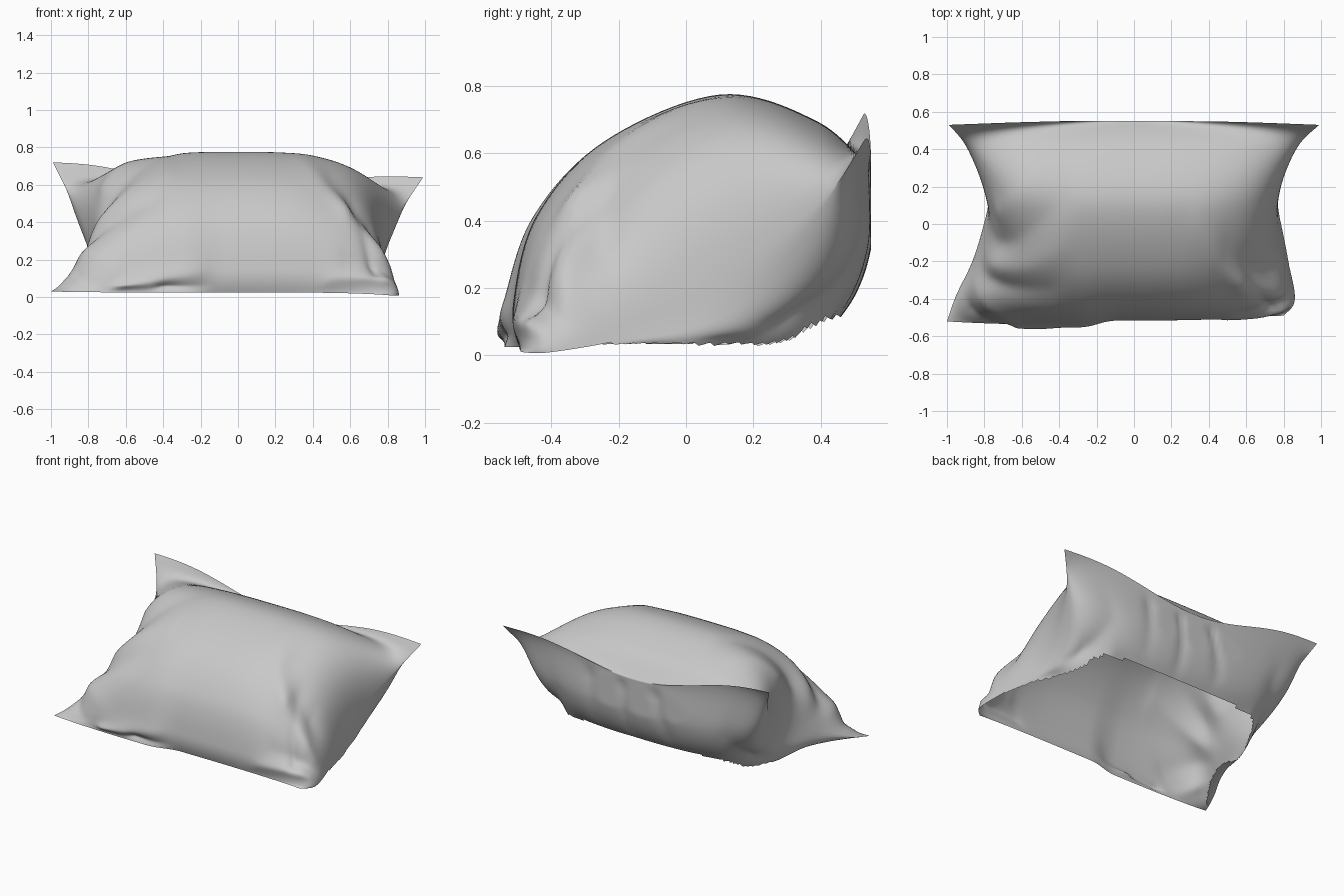
import bpy, bmesh, math
from mathutils import Vector

cube = bpy.data.objects.get("Cube")
if cube:
    bpy.data.objects.remove(cube)

NU, NV = 96, 76
WALL = 0.55

# Rails running from the bottom hem to the top hem
left_seam = [(-1, -.52, .03), (-.95, -.38, .06), (-.85, -.17, .13), (-.78, .06, .21),
             (-.81, .22, .33), (-.9, .42, .54), (-.99, .53, .72)]
right_seam = [(.8, -.49, .01), (.86, -.4, .01), (.82, -.18, .05), (.77, .06, .13),
              (.79, .23, .27), (.88, .42, .47), (.99, .53, .64)]
front_rail = [(0, -.54, .025), (0, -.54, .15), (0, -.46, .41), (0, -.25, .635),
              (0, .1, .775), (0, .39, .695), (0, .55, .55)]
back_rail = [(0, -.54, .025), (0, -.45, 0), (0, -.1, 0), (0, .3, 0),
             (0, .47, .13), (0, .55, .32), (0, .55, .55)]

# Folds on each panel: start (u, v), end (u, v), height, width
front_folds = [
    (-.97, .42, -.5, .55, .025, .045), (-.97, .36, -.55, .42, -.025, .035),
    (-.95, .5, -.45, .68, -.025, .04), (-.98, .3, -.7, .2, .025, .04),
    (-.9, .62, -.6, .75, .015, .04), (-.98, .22, -.8, .1, -.02, .03),
    (.97, .28, .72, .42, .03, .04), (.72, .42, .45, .6, .02, .045),
    (.95, .4, .66, .52, -.03, .05), (.97, .18, .62, .13, .025, .03),
    (.98, .24, .7, .22, -.025, .03), (.86, .2, .8, .45, -.02, .03),
    (-.6, .07, -.2, .14, .025, .04), (-.35, .06, -.16, .05, -.03, .04),
]
back_folds = [
    (-.97, .4, -.7, .6, .03, .04), (-.97, .55, -.75, .8, -.03, .05),
    (.97, .4, .7, .62, .03, .04), (.97, .55, .7, .8, -.03, .05),
    (-.15, .95, -.25, .75, -.02, .03), (.1, .95, .1, .72, -.02, .03),
    (.35, .95, .4, .75, -.015, .04), (.97, .45, .75, .45, -.03, .04),
]


def spline(points, t):
    """Point on a smooth curve through evenly timed points."""
    n = len(points) - 1
    i = min(int(t * n), n - 1)
    f = t * n - i
    p0, p1, p2, p3 = (Vector(points[max(0, min(n, i + k))]) for k in (-1, 0, 1, 2))
    return 0.5 * (2 * p1 + (p2 - p0) * f + (2 * p0 - 5 * p1 + 4 * p2 - p3) * f * f
                  + (3 * p1 - p0 - 3 * p2 + p3) * f ** 3)


def smooth(a, b, x):
    x = max(0, min(1, (x - a) / (b - a)))
    return x * x * (3 - 2 * x)


def panel_point(rail, fullness, u, v):
    """Blend from the side seams to the stuffed middle; the top hem sags."""
    a, b = spline(left_seam, v), spline(right_seam, v)
    seam = a.lerp(b, (u + 1) / 2)
    power = 3.2 - 1.2 * v ** 10
    puff = max(0, 1 - abs(u) ** power) ** (fullness + .5 * (1 - v) ** 8 + 3 * v ** 14)
    p = seam.lerp(spline(rail, v), puff)
    p.x = seam.x
    p.y += .045 * smooth(-.3, -.08, p.x) * puff * (1 - v) ** 3
    # The top hem keeps against the wall along its whole length
    p.y += .02 * (1 - puff) * (1 - u * u) * v ** 14
    return p


def fold_height(folds, u, v):
    total = 0
    for u0, v0, u1, v1, height, width in folds:
        start, end, p = Vector((u0, v0)), Vector((u1, v1)), Vector((u, v))
        d = end - start
        t = max(0, min(1, (p - start).dot(d) / d.length_squared))
        gap = (p - start - d * t).length / (width * (1 + .6 * t))
        total += height * math.exp(-gap ** 1.6) * (1 - .6 * t)
    return total


bm = bmesh.new()
shared = {}
inner = []


def add_panel(rail, fullness, folds, flip):
    grid = []
    for j in range(NV + 1):
        v = (1 - math.cos(math.pi * j / NV)) / 4 + j / NV / 2
        row = []
        for i in range(NU + 1):
            u = math.sin(math.pi / 2 * (2 * i / NU - 1))
            hem = i in (0, NU) or j in (0, NV)
            if hem and (i, j) in shared:
                row.append(shared[i, j])
                continue
            vert = bm.verts.new(panel_point(rail, fullness, u, v))
            if hem:
                shared[i, j] = vert
            else:
                inner.append((vert, folds, u, v))
            row.append(vert)
        grid.append(row)
    faces = []
    for j in range(NV):
        for i in range(NU):
            quad = [grid[j][i], grid[j][i + 1], grid[j + 1][i + 1], grid[j + 1][i]]
            faces.append(bm.faces.new(quad[::-1] if flip else quad))
    return faces


# Front and back cloth panels joined along the hem
add_panel(front_rail, .36, front_folds, False)
back_faces = add_panel(back_rail, .3, back_folds, True)

# Press in the folds, then rest the cloth on the wall and the slightly uneven floor
bm.normal_update()
moves = []
for vert, folds, u, v in inner:
    fade = min(1, (1 - abs(u)) * 12) * min(1, v * 14, (1 - v) * 14)
    moves.append((vert, vert.normal * fold_height(folds, u, v) * fade))
for vert, move in moves:
    vert.co += move
for vert in bm.verts:
    vert.co.y = min(vert.co.y, WALL)
    vert.co.z = max(vert.co.z, .025 * (1 - smooth(-.2, .8, vert.co.x)))

# Open the underside where the pillow rests on the floor
underside = []
for face in back_faces:
    c = face.calc_center_median()
    if c.z < .035 + .08 * smooth(.25, .45, c.y):
        underside.append(face)
bmesh.ops.delete(bm, geom=underside, context='FACES')

mesh = bpy.data.meshes.new("pillow")
bm.to_mesh(mesh)
bm.free()
pillow = bpy.data.objects.new("pillow", mesh)
bpy.context.collection.objects.link(pillow)

# Plain cloth colour
cloth = bpy.data.materials.new("grey_cloth")
cloth.use_nodes = True
colour = (.58, .58, .58, 1)
cloth.diffuse_color = colour
cloth.node_tree.nodes["Principled BSDF"].inputs["Base Color"].default_value = colour
mesh.materials.append(cloth)

bpy.ops.object.select_all(action='DESELECT')
pillow.select_set(True)
bpy.context.view_layer.objects.active = pillow
bpy.ops.object.shade_smooth_by_angle(angle=math.radians(75))
